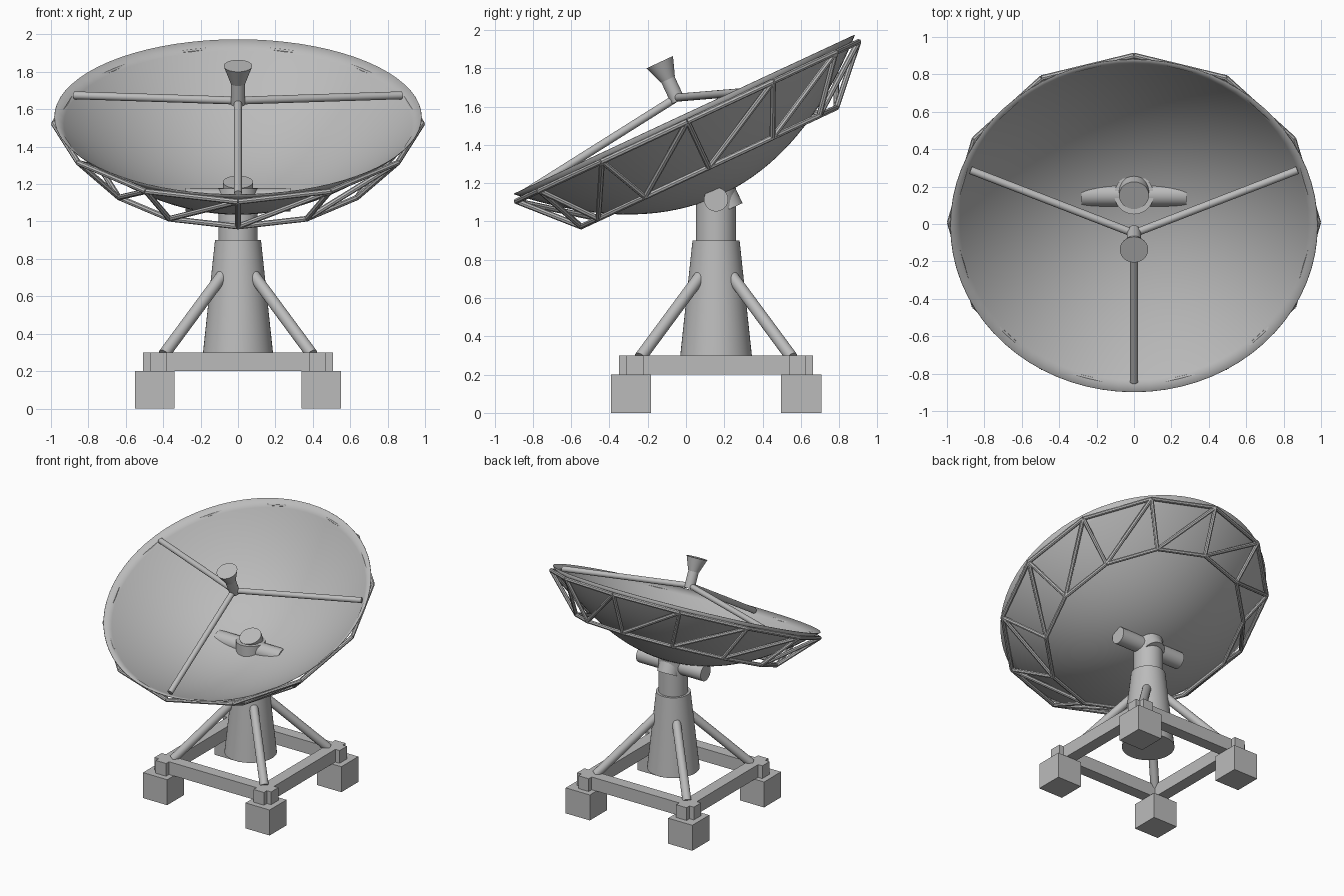
import bpy, bmesh, math
from mathutils import Vector, Matrix

if "Cube" in bpy.data.objects:
    bpy.data.objects.remove(bpy.data.objects["Cube"])

grey = bpy.data.materials.new("plain grey")
grey.diffuse_color = (0.5, 0.5, 0.5, 1)
grey.use_nodes = True
grey.node_tree.nodes["Principled BSDF"].inputs["Base Color"].default_value = grey.diffuse_color

BASE_Y = 0.157                      # centre of the pedestal
TILT = (Matrix.Translation((0, -0.01, 1.56))
        @ Matrix.Rotation(math.radians(25), 4, 'X'))   # dish frame, origin at rim centre
RIM, DEPTH = 0.98, 0.46


def finish(name, bm, smooth=True):
    me = bpy.data.meshes.new(name)
    bm.to_mesh(me)
    bm.free()
    ob = bpy.data.objects.new(name, me)
    bpy.context.collection.objects.link(ob)
    me.materials.append(grey)
    if smooth:
        bpy.ops.object.select_all(action='DESELECT')
        ob.select_set(True)
        bpy.context.view_layer.objects.active = ob
        bpy.ops.object.shade_smooth_by_angle(angle=math.radians(35))
    return ob


def add_tube(bm, a, b, r1, r2=None, sides=32):
    a, b = Vector(a), Vector(b)
    d = b - a
    m = Matrix.Translation((a + b) / 2) @ d.to_track_quat('Z', 'Y').to_matrix().to_4x4()
    bmesh.ops.create_cone(bm, cap_ends=True, segments=sides, radius1=r1,
                          radius2=r1 if r2 is None else r2, depth=d.length, matrix=m)


def tube(name, a, b, r1, r2=None, sides=32):
    bm = bmesh.new()
    add_tube(bm, a, b, r1, r2, sides)
    return finish(name, bm)


def box(name, lo, hi):
    lo, hi = Vector(lo), Vector(hi)
    bm = bmesh.new()
    bmesh.ops.create_cube(bm, size=1, matrix=Matrix.Translation((lo + hi) / 2)
                          @ Matrix.Diagonal((*(hi - lo), 1)))
    return finish(name, bm, False)


def polar(r, deg, z):
    a = math.radians(deg)
    return TILT @ Vector((r * math.cos(a), r * math.sin(a), z))


# Footing blocks and diagonal braces at the four corners
for sx in (-1, 1):
    for sy in (-1, 1):
        cx, cy = sx * 0.445, BASE_Y + sy * 0.445
        box("footing_block", (cx - 0.105, cy - 0.105, 0), (cx + 0.105, cy + 0.105, 0.2))
        tube("brace", (sx * 0.395, BASE_Y + sy * 0.395, 0.29),
             (sx * 0.085, BASE_Y + sy * 0.085, 0.71), 0.032, sides=24)

# Base frame of crossing beams
for s in (-1, 1):
    c = s * 0.425
    box("beam_across", (-0.507, BASE_Y + c - 0.045, 0.2), (0.507, BASE_Y + c + 0.045, 0.3))
    box("beam_along", (c - 0.045, BASE_Y - 0.507, 0.2), (c + 0.045, BASE_Y + 0.507, 0.3))

# Pedestal, turning mast, elevation axle and dish hub
tube("pedestal", (0, BASE_Y, 0.3), (0, BASE_Y, 0.9), 0.187, 0.123, 48)
tube("mast", (0, BASE_Y, 0.88), (0, BASE_Y, 1.175), 0.105, sides=48)
tube("elevation_axle", (-0.28, BASE_Y, 1.115), (0.28, BASE_Y, 1.115), 0.063)
tube("dish_hub", TILT @ Vector((0, 0, -0.55)), TILT @ Vector((0, 0, -0.385)), 0.08)

# Parabolic dish, a spun profile
bm = bmesh.new()
prof = [bm.verts.new((RIM * i / 20, 0, DEPTH * ((i / 20) ** 2 - 1))) for i in range(21)]
edges = [bm.edges.new(p) for p in zip(prof, prof[1:])]
bmesh.ops.spin(bm, geom=prof + edges, axis=(0, 0, 1), cent=(0, 0, 0),
               angle=math.tau, steps=72)
bmesh.ops.remove_doubles(bm, verts=bm.verts, dist=0.0005)
bmesh.ops.recalc_face_normals(bm, faces=bm.faces)
if sum(f.normal.z for f in bm.faces) < 0:
    bmesh.ops.reverse_faces(bm, faces=bm.faces)
bm.transform(TILT)
dish = finish("dish", bm)
shell = dish.modifiers.new("thickness", 'SOLIDIFY')
shell.thickness = 0.004

# Backing truss: two twelve-sided rings joined by posts and diagonals
bm = bmesh.new()
for k in range(12):
    a, b = 30 * k, 30 * (k + 1)
    top, top_next = polar(0.985, a, -0.042), polar(0.985, b, -0.042)
    low, low_next = polar(0.735, a, -0.305), polar(0.735, b, -0.305)
    for p, q in ((top, top_next), (low, low_next), (top, low), (top_next, low)):
        add_tube(bm, p, q, 0.015, sides=8)
finish("backing_truss", bm)

# Feed supports, feed tube and horn
for deg in (20, 160, 270):
    tube("feed_support", polar(0.93, deg, -0.022), TILT @ Vector((0, 0, 0.095)), 0.021, sides=20)
tube("feed_tube", TILT @ Vector((0, 0, 0.075)), TILT @ Vector((0, 0, 0.21)), 0.038)
tube("feed_horn", TILT @ Vector((0, 0, 0.2)), TILT @ Vector((0, 0, 0.3)), 0.04, 0.076)
